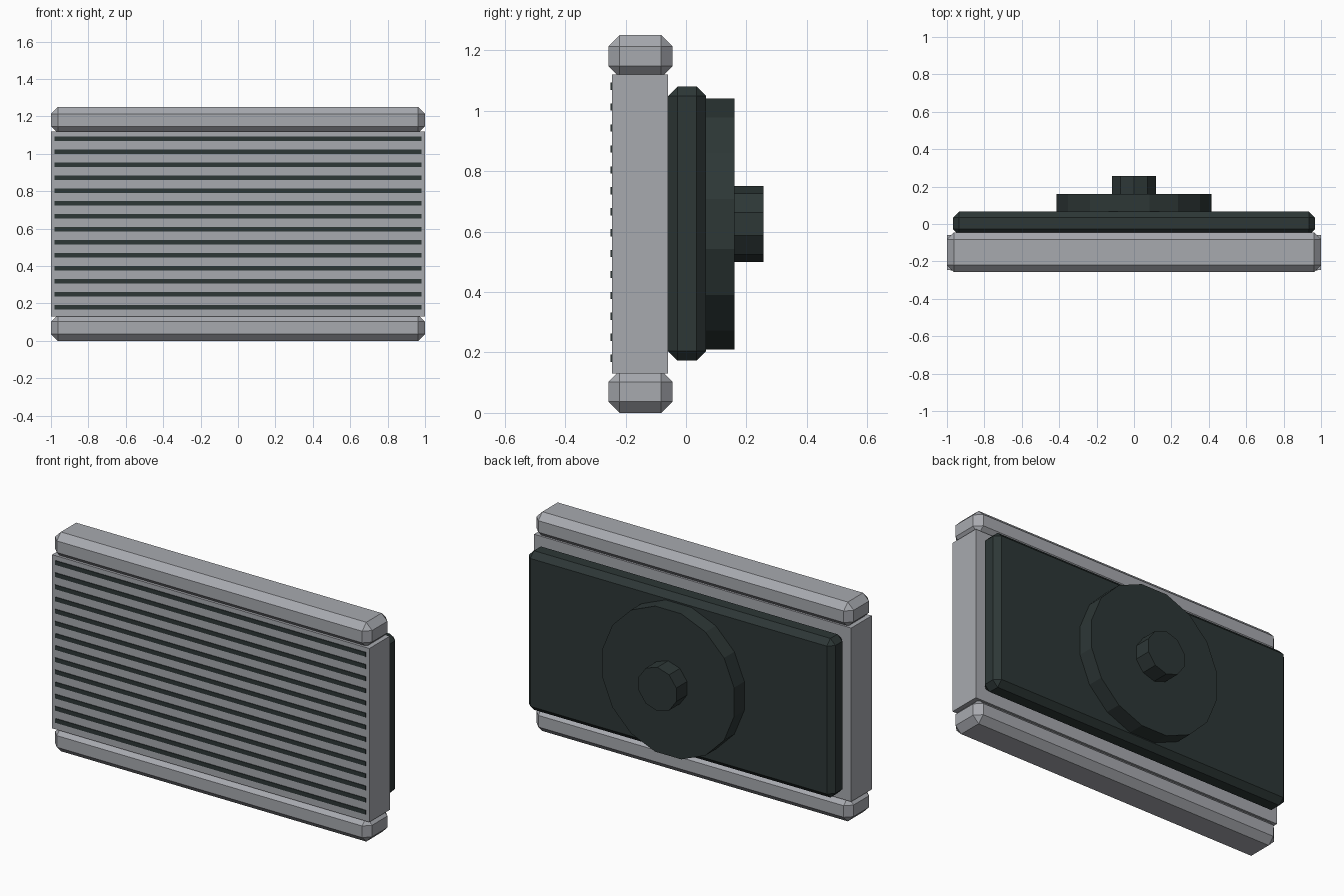
import bpy
from math import pi, radians

cube = bpy.data.objects.get("Cube")
if cube:
    bpy.data.objects.remove(cube, do_unlink=True)


def material(name, color):
    mat = bpy.data.materials.new(name)
    mat.use_nodes = True
    mat.diffuse_color = color
    mat.node_tree.nodes["Principled BSDF"].inputs["Base Color"].default_value = color
    return mat


grey = material("light grey", (0.39, 0.40, 0.43, 1))
dark = material("dark green grey", (0.026, 0.038, 0.037, 1))


def box(name, low, high, mat, bevel=0):
    """Axis-aligned box between two corners, with optional chamfered edges."""
    bpy.ops.mesh.primitive_cube_add(
        size=1, location=[(a + b) / 2 for a, b in zip(low, high)])
    obj = bpy.context.object
    obj.name = name
    obj.scale = [b - a for a, b in zip(low, high)]
    bpy.ops.object.transform_apply(location=False, rotation=False, scale=True)
    obj.data.materials.append(mat)
    if bevel:
        mod = obj.modifiers.new("chamfer", "BEVEL")
        mod.width = bevel
        mod.segments = 1
    return obj


def disc(name, sides, radius, y0, y1, turn):
    """Faceted cylinder along y, centred on the back panel."""
    bpy.ops.mesh.primitive_cylinder_add(
        vertices=sides, radius=radius, depth=y1 - y0,
        location=(0, (y0 + y1) / 2, 0.625), rotation=(radians(90), turn, 0))
    obj = bpy.context.object
    obj.name = name
    obj.data.materials.append(dark)


# Main housing between two chamfered rails
box("housing", (-1, -0.245, 0.13), (1, -0.06, 1.12), grey)
for name, z in (("bottom_rail", 0), ("top_rail", 1.11)):
    box(name, (-1, -0.257, z), (1, -0.045, z + 0.14), grey, 0.037)

# Thin dark grille slots across the front
SLOTS = 14
for i in range(SLOTS):
    z = 0.181 + i * 0.9 / (SLOTS - 1)
    box(f"grille_slot_{i + 1}", (-0.98, -0.249, z - 0.012),
        (0.98, -0.243, z + 0.012), dark)

# Back panel, mounting disc and pivot knob
box("back_panel", (-0.967, -0.06, 0.173), (0.967, 0.067, 1.08), dark, 0.032)
disc("mounting_disc", 16, 0.423, 0.06, 0.16, pi / 16)
disc("pivot_knob", 10, 0.125, 0.15, 0.257, 0)
